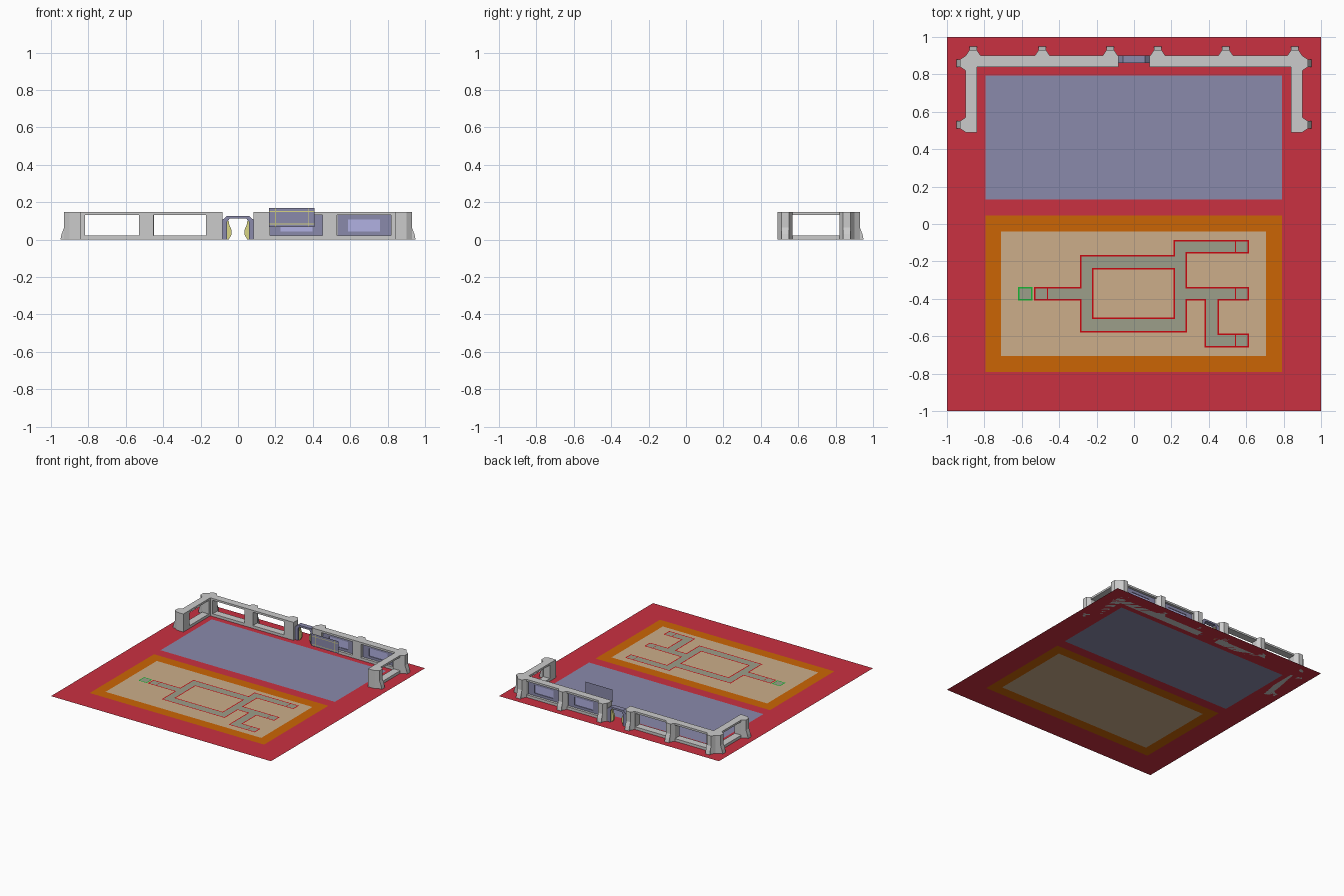
import bpy, bmesh
from mathutils import Vector

if "Cube" in bpy.data.objects:
    bpy.data.objects.remove(bpy.data.objects["Cube"])


def material(name, r, g, b):
    m = bpy.data.materials.new(name)
    m.diffuse_color = [(c / 255) ** 2.2 for c in (r, g, b)] + [1]
    m.use_nodes = True
    m.node_tree.nodes["Principled BSDF"].inputs["Base Color"].default_value = m.diffuse_color
    return m


RED = material("red_floor", 201, 52, 67)
BLUE = material("slate_blue", 137, 137, 170)
ORANGE = material("orange", 202, 101, 13)
TAN = material("tan", 203, 172, 137)
PATH = material("path_grey", 155, 157, 137)
LINE = material("line_red", 200, 15, 22)
GREEN = material("green", 30, 180, 55)
GLASS = material("pale_blue", 176, 176, 226)
YELLOW = material("pale_yellow", 215, 212, 130)


def finish(name, bm, mat):
    me = bpy.data.meshes.new(name)
    bm.to_mesh(me)
    bm.free()
    if mat:
        me.materials.append(mat)
    ob = bpy.data.objects.new(name, me)
    bpy.context.collection.objects.link(ob)
    return ob


def rect(x0, x1, y0, y1):
    return [(x0, y0), (x1, y0), (x1, y1), (x0, y1)]


def add_panel(bm, loops, axes, at, depth):
    """Fill loops (outer first, then holes) in the given plane, then extrude by depth."""
    a, b = ["xyz".index(c) for c in axes]
    w = 3 - a - b
    edges = []
    for loop in loops:
        vs = []
        for u, v in loop:
            co = [0, 0, 0]
            co[a], co[b], co[w] = u, v, at
            vs.append(bm.verts.new(co))
        edges += [bm.edges.new((vs[i], vs[i - 1])) for i in range(len(vs))]
    axis = Vector([float(i == w) for i in range(3)])
    res = bmesh.ops.triangle_fill(bm, edges=edges, use_beauty=True, normal=axis)
    faces = [g for g in res["geom"] if isinstance(g, bmesh.types.BMFace)]
    if depth:
        ext = bmesh.ops.extrude_face_region(bm, geom=faces, use_keep_orig=True)["geom"]
        bmesh.ops.translate(bm, vec=axis * depth,
                            verts=[g for g in ext if isinstance(g, bmesh.types.BMVert)])
        bmesh.ops.recalc_face_normals(bm, faces=bm.faces)
    else:
        for f in faces:
            f.normal_update()
            if f.normal.dot(axis) * (1 if w == 2 else -1) < 0:
                f.normal_flip()


def panel(name, loops, axes="xy", at=0.0, depth=0.0, mat=None):
    bm = bmesh.new()
    add_panel(bm, loops, axes, at, depth)
    return finish(name, bm, mat)


def outline(name, loops, axes, at, mat, w=0.004):
    """Thin flat strips along closed axis-aligned loops."""
    bm = bmesh.new()
    for loop in loops:
        for i, (x1, y1) in enumerate(loop):
            x0, y0 = loop[i - 1]
            r = rect(min(x0, x1) - w, max(x0, x1) + w, min(y0, y1) - w, max(y0, y1) + w)
            add_panel(bm, [r], axes, at, 0)
    return finish(name, bm, mat)


# Floor: tiles set into one another
blue_zone = rect(-0.795, 0.79, 0.13, 0.795)
orange_zone = rect(-0.795, 0.79, -0.79, 0.045)
tan_zone = rect(-0.71, 0.705, -0.705, -0.04)
panel("floor", [rect(-1, 1, -1, 1), blue_zone, orange_zone], mat=RED)
panel("blue_floor_zone", [blue_zone], mat=BLUE)
panel("orange_border", [orange_zone, tan_zone], mat=ORANGE)
panel("tan_board", [tan_zone], mat=TAN)

# Branching path with red outline and end tiles
course = [(-0.53, -0.34), (-0.285, -0.34), (-0.285, -0.17), (0.215, -0.17), (0.215, -0.09),
          (0.61, -0.09), (0.61, -0.155), (0.28, -0.155), (0.28, -0.34), (0.61, -0.34),
          (0.61, -0.405), (0.45, -0.405), (0.45, -0.59), (0.61, -0.59), (0.61, -0.655),
          (0.38, -0.655), (0.38, -0.405), (0.28, -0.405), (0.28, -0.575), (-0.285, -0.575),
          (-0.285, -0.405), (-0.53, -0.405)]
island = rect(-0.22, 0.215, -0.505, -0.24)
start = rect(-0.615, -0.548, -0.405, -0.34)
tiles = [[(x, y), (x, y + 0.065)] for x, y in
         ((-0.463, -0.405), (0.543, -0.155), (0.543, -0.405), (0.543, -0.655))]
panel("path", [course, island], at=0.002, mat=PATH)
panel("start_tile", [start], at=0.002, mat=PATH)
outline("path_outline", [course, island], "xy", 0.004, LINE)
outline("path_tile_lines", tiles, "xy", 0.0045, LINE, 0.002)
outline("start_outline", [start], "xy", 0.004, GREEN)


# Walls with openings, mirrored left and right
def buttress(name, x, y, out):
    """Tapered pillar with a flared foot; out is the outward direction."""
    bm = bmesh.new()
    add_panel(bm, [[(-0.04, 0), (0.04, 0), (0.02, 0.03), (-0.02, 0.03)]], "xy", 0, 0.148)
    add_panel(bm, [[(0.03, 0), (0.05, 0), (0.043, 0.03), (0.03, 0.065)]], "yz", -0.02, 0.04)
    out = Vector(out)
    for v in bm.verts:
        p = out * v.co.y + Vector((out.y, -out.x)) * v.co.x
        v.co = (x + p.x, y + p.y, v.co.z)
    finish(name, bm, None)


for side, s in (("left", -1), ("right", 1)):
    def span(a, b, z0, z1):
        return rect(min(s * a, s * b), max(s * a, s * b), z0, z1)

    holes = [span(0.17, 0.453, 0.022, 0.132), span(0.53, 0.818, 0.022, 0.132)]
    panel(side + "_back_wall", [span(0.083, 0.9, 0, 0.148)] + holes, "xz", 0.84, 0.06)
    panel(side + "_side_wall", [rect(0.49, 0.84, 0, 0.148), rect(0.567, 0.82, 0.022, 0.132)],
          "yz", 0.84 if s > 0 else -0.9, 0.06)
    for i, x in enumerate((0.127, 0.49, 0.86)):
        buttress(f"{side}_back_buttress_{i}", s * x, 0.9, (0, 1))
    for i, y in enumerate((0.53, 0.86)):
        buttress(f"{side}_side_buttress_{i}", s * 0.9, y, (s, 0))
    # Door curtain trim
    trim = [(0.06, 0), (0.05, 0), (0.036, 0.025), (0.036, 0.055), (0.047, 0.08), (0.05, 0.1),
            (0.06, 0.1)]
    panel(side + "_door_trim", [[(s * u, v) for u, v in trim]], "xz", 0.872, 0.016, YELLOW)

# Windows filling the right-hand openings
for i, x in enumerate((0.17, 0.532)):
    pane = rect(x + 0.057, x + 0.227, 0.043, 0.108)
    panel(f"window_frame_{i}", [rect(x, x + 0.285, 0.022, 0.132), pane], "xz", 0.86, 0.02, BLUE)
    panel(f"window_pane_{i}", [pane], "xz", 0.865, 0.01, GLASS)

# Door frame with chamfered top
door = [(-0.083, 0), (-0.083, 0.105), (-0.06, 0.127), (0.06, 0.127), (0.083, 0.105), (0.083, 0),
        (0.058, 0), (0.058, 0.095), (0.045, 0.112), (-0.045, 0.112), (-0.058, 0.095), (-0.058, 0)]
panel("door_frame", [door], "xz", 0.86, 0.04, BLUE)

# Thin hanging board with yellow grid lines
panel("hanging_board", [rect(0.165, 0.41, 0.068, 0.17)], "xz", 0.72, 0, BLUE)
lines = [[(0.2, 0.07), (0.2, 0.168)], [(0.375, 0.07), (0.375, 0.168)],
         [(0.167, 0.084), (0.408, 0.084)], [(0.167, 0.15), (0.408, 0.15)]]
outline("board_lines", lines, "xz", 0.718, YELLOW, 0.002)
